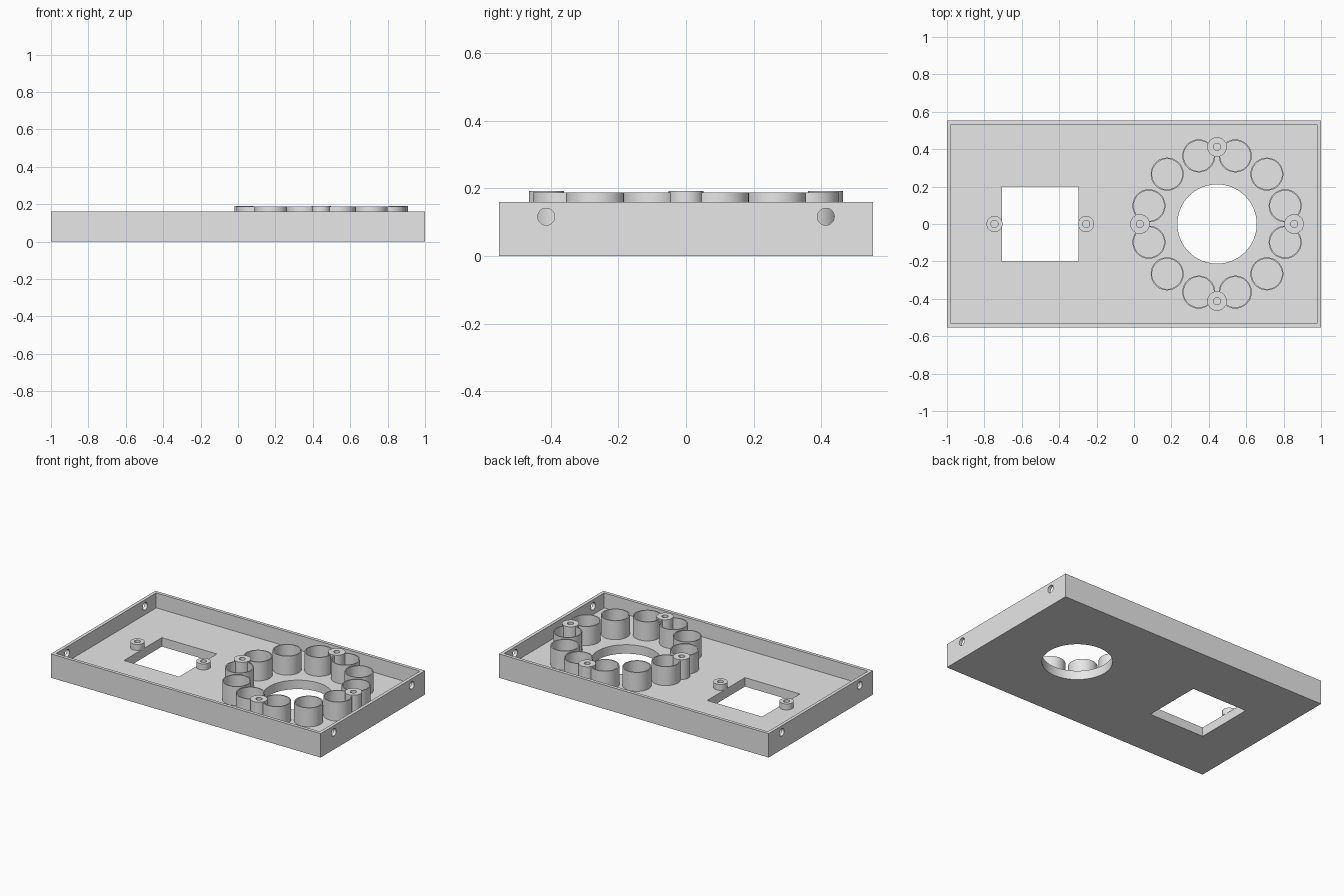
import bpy
import bmesh
from math import cos, sin, pi, radians
from mathutils import Matrix

if "Cube" in bpy.data.objects:
    bpy.data.objects.remove(bpy.data.objects["Cube"], do_unlink=True)

grey = bpy.data.materials.new("light grey")
grey.use_nodes = True
grey.diffuse_color = (0.8, 0.8, 0.8, 1)
grey.node_tree.nodes["Principled BSDF"].inputs["Base Color"].default_value = (0.8, 0.8, 0.8, 1)

FLOOR, RIM = 0.06, 0.16
HALF_Y, WALL = 0.553, 0.022
RING_X, SOCKET_X = 0.444, -0.501


def add_object(name, bm):
    bmesh.ops.recalc_face_normals(bm, faces=bm.faces)
    mesh = bpy.data.meshes.new(name)
    bm.to_mesh(mesh)
    bm.free()
    mesh.materials.append(grey)
    obj = bpy.data.objects.new(name, mesh)
    bpy.context.collection.objects.link(obj)
    return obj


def smooth(obj):
    bpy.ops.object.select_all(action="DESELECT")
    obj.select_set(True)
    bpy.context.view_layer.objects.active = obj
    bpy.ops.object.shade_smooth_by_angle(angle=radians(30))


def box(name, low, high):
    bm = bmesh.new()
    bmesh.ops.create_cube(bm, size=1)
    for v in bm.verts:
        v.co = [(a + b) / 2 + c * (b - a) for a, b, c in zip(low, high, v.co)]
    return add_object(name, bm)


def cylinder(name, centre, radius, depth, axis="Z"):
    bm = bmesh.new()
    turn = Matrix.Rotation(pi / 2, 4, "Y") if axis == "X" else Matrix()
    bmesh.ops.create_cone(bm, cap_ends=True, segments=64, radius1=radius, radius2=radius,
                          depth=depth, matrix=Matrix.Translation(centre) @ turn)
    return add_object(name, bm)


def tube(name, x, y, outer, inner, bottom, top, n=48):
    bm = bmesh.new()
    profile = [(outer, bottom), (outer, top), (inner, top), (inner, bottom)]
    rings = [[bm.verts.new((x + r * cos(2 * pi * i / n), y + r * sin(2 * pi * i / n), z))
              for i in range(n)] for r, z in profile]
    for a, b in zip(rings, rings[1:] + rings[:1]):
        for i in range(n):
            j = (i + 1) % n
            bm.faces.new((a[i], a[j], b[j], b[i]))
    obj = add_object(name, bm)
    smooth(obj)


# Tray with the inside, the openings and the end-wall holes cut away
tray = box("tray", (-1, -HALF_Y, 0), (1, HALF_Y, RIM))
cutters = [
    box("inside_cutter", (-1 + WALL, -HALF_Y + WALL, FLOOR), (1 - WALL, HALF_Y - WALL, 1)),
    box("square_cutter", (SOCKET_X - 0.204, -0.2, -1), (SOCKET_X + 0.204, 0.2, 1)),
    cylinder("round_cutter", (RING_X, 0, 0), 0.212, 1),
]
for end in (-1, 1):
    for side in (-1, 1):
        cutters.append(cylinder("screw_cutter", (end, side * 0.413, 0.116), 0.025, 0.1, "X"))
bpy.context.view_layer.objects.active = tray
for cutter in cutters:
    cutter.hide_render = True
    mod = tray.modifiers.new("cut", "BOOLEAN")
    mod.operation = "DIFFERENCE"
    mod.solver = "EXACT"
    mod.object = cutter
    bpy.ops.object.modifier_apply(modifier=mod.name)
    bpy.data.objects.remove(cutter, do_unlink=True)
smooth(tray)

# Ring of twelve thin-walled cups
for i in range(12):
    a = radians(15 + 30 * i)
    tube(f"cup_{i + 1}", RING_X + 0.377 * cos(a), 0.377 * sin(a), 0.088, 0.081, FLOOR, 0.187)

# Four tall screw posts between the cups
for i in range(4):
    a = i * pi / 2
    tube(f"tall_post_{i + 1}", RING_X + 0.412 * cos(a), 0.412 * sin(a), 0.052, 0.019, FLOOR, 0.192)

# Two short screw posts beside the square opening
for name, side in (("right", -1), ("left", 1)):
    tube(f"short_post_{name}", SOCKET_X + side * 0.245, 0, 0.043, 0.019, FLOOR, 0.1)
